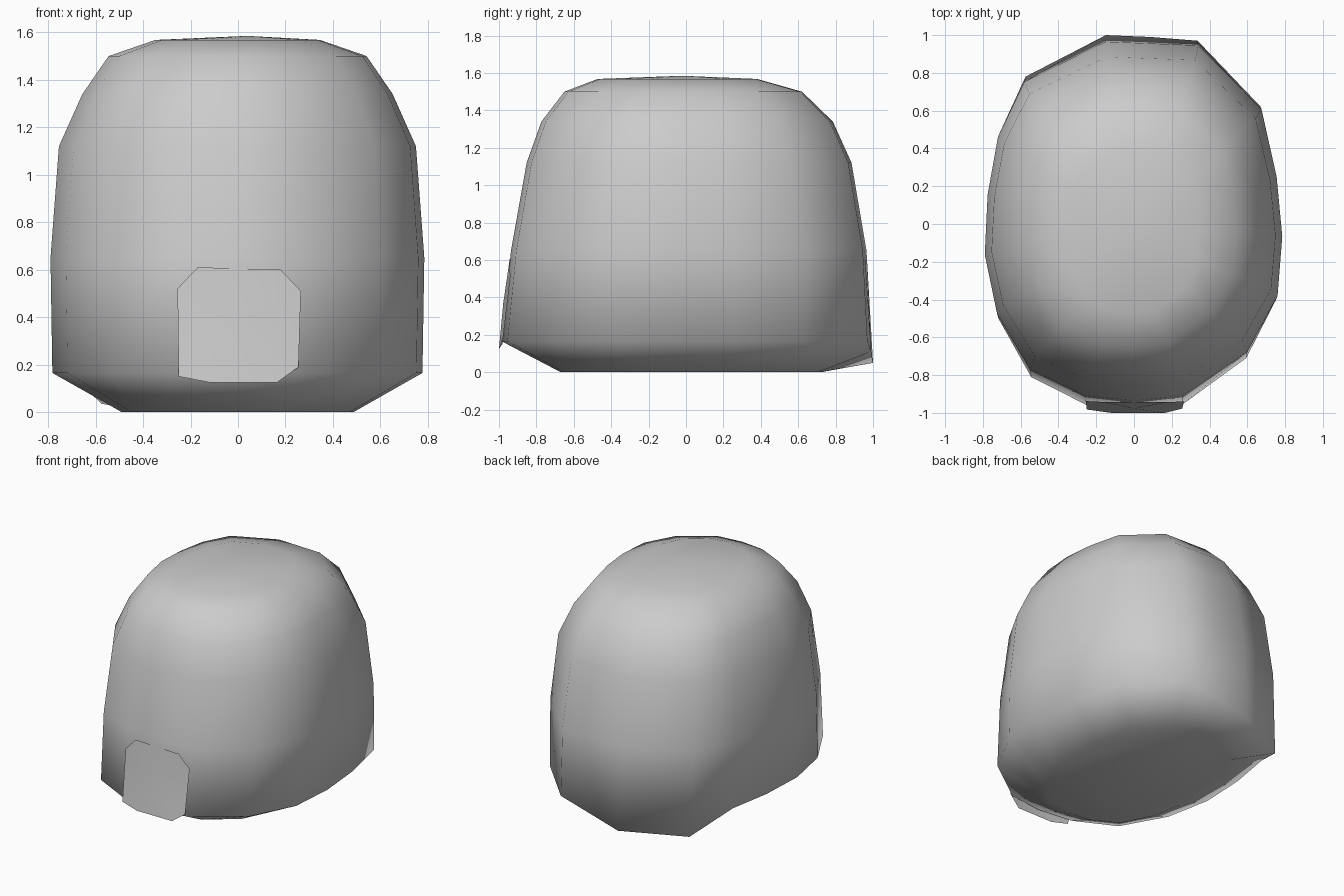
import bpy, bmesh

if "Cube" in bpy.data.objects:
    bpy.data.objects.remove(bpy.data.objects["Cube"])

# Plan outline of the body at its widest, counter-clockwise from the front
OUTLINE = [(0, -.985), (.26, -.955), (.6, -.71), (.76, -.4), (.785, -.07),
           (.755, .26), (.675, .63), (.34, .98), (.09, .99), (-.15, 1.0),
           (-.58, .78), (-.72, .48), (-.775, .16), (-.79, -.17),
           (-.725, -.5), (-.55, -.81), (-.26, -.955)]

# Levels: height, width scale, front scale, back scale
LEVELS = [(.005, .62, .68, .72), (.165, .99, 1, .99), (.65, 1, .95, .965),
          (1.12, .955, .865, .885), (1.34, .83, .785, .785),
          (1.5, .69, .66, .62), (1.568, .44, .48, .38)]

# Heights of the rear lower lip, which dips unevenly towards the ground
LIP = {8: .11, 9: .05, 10: .035}


def make_object(name, bm):
    bmesh.ops.recalc_face_normals(bm, faces=bm.faces)
    mesh = bpy.data.meshes.new(name)
    bm.to_mesh(mesh)
    bm.free()
    obj = bpy.data.objects.new(name, mesh)
    bpy.context.collection.objects.link(obj)
    return obj


# Rounded body: lofted rings with a flat base and a slightly domed top
bm = bmesh.new()
rings = []
for i, (z, sx, front, back) in enumerate(LEVELS):
    ring = []
    for k, (x, y) in enumerate(OUTLINE):
        sy = front if y < 0 else back
        h = LIP.get(k, z) if i == 1 else z
        ring.append(bm.verts.new((x * sx, y * (1 if h != z else sy), h)))
    rings.append(ring)
n = len(OUTLINE)
for a, b in zip(rings, rings[1:]):
    for k in range(n):
        m = (k + 1) % n
        bm.faces.new((a[k], a[m], b[m], b[k]))
bm.faces.new(rings[0][::-1])
top = bm.verts.new((.04, -.02, 1.585))
for k in range(n):
    bm.faces.new((rings[-1][k], rings[-1][(k + 1) % n], top))
for v in rings[0]:
    v.co.z = 0
body = make_object("body", bm)

# Front panel: thin clipped-corner sheet standing just proud of the body
PANEL = [(-.25, .15), (-.12, .125), (.165, .125), (.255, .19),
         (.265, .51), (.18, .6), (-.17, .61), (-.255, .52)]
bm = bmesh.new()
rim = [bm.verts.new((x, -1 + (z - .125) * .12 + (.015 if abs(x) > .2 else 0), z))
       for x, z in PANEL]
centre = bm.verts.new((0, -.977, .37))
for k in range(len(rim)):
    bm.faces.new((rim[k], rim[(k + 1) % len(rim)], centre))
panel = make_object("front_panel", bm)
for f in panel.data.polygons:      # keep the sheet facing forward
    if f.normal.y > 0:
        f.flip()

# Smooth shading everywhere, including the soft lower lip
for obj in (body, panel):
    bpy.ops.object.select_all(action='DESELECT')
    obj.select_set(True)
    bpy.context.view_layer.objects.active = obj
    bpy.ops.object.shade_smooth_by_angle(angle=1.75)
